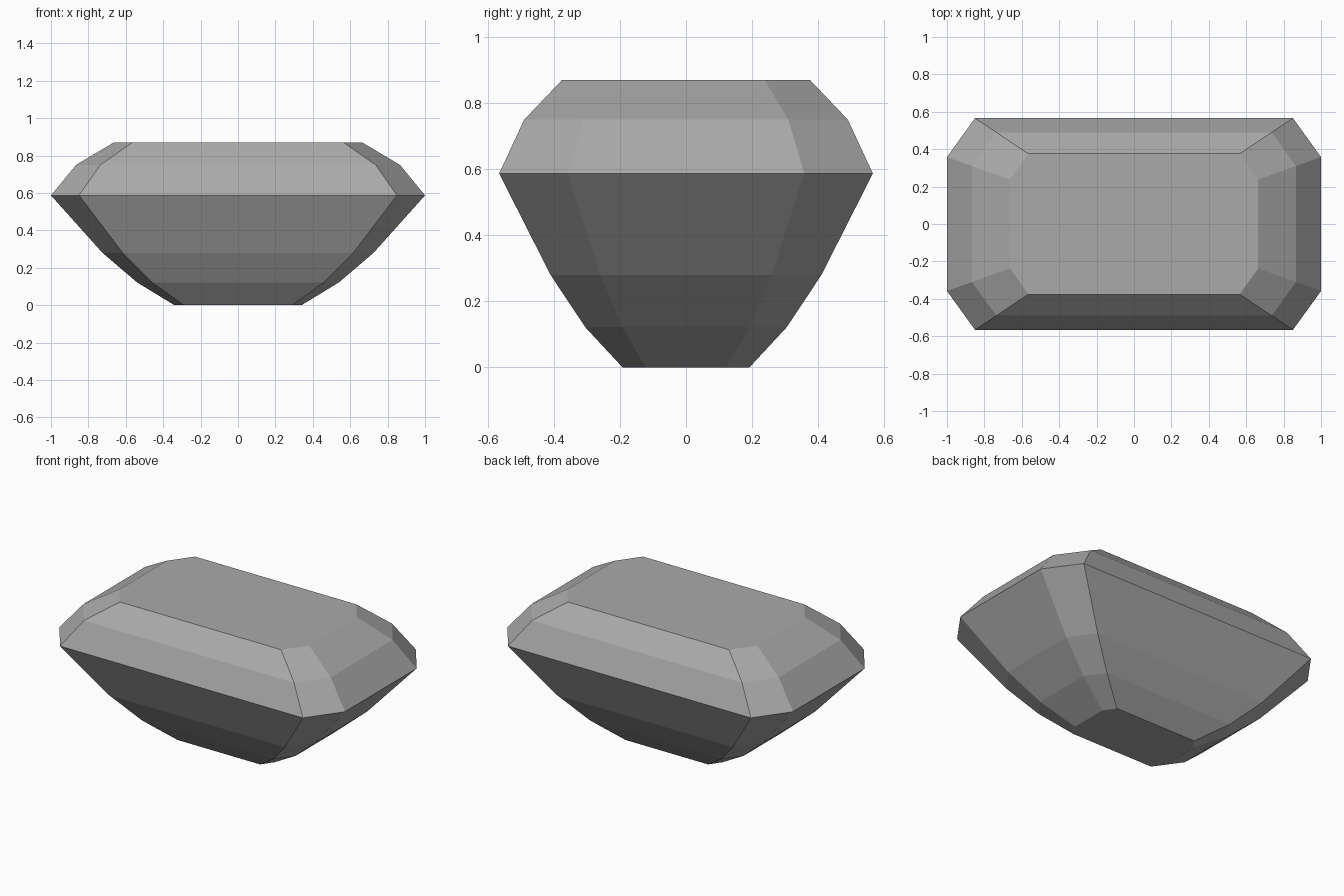
import bpy
import bmesh

cube = bpy.data.objects.get("Cube")
if cube:
    bpy.data.objects.remove(cube, do_unlink=True)

# Stone colour
grey = bpy.data.materials.new("stone grey")
grey.use_nodes = True
colour = (0.4, 0.4, 0.4, 1.0)
grey.diffuse_color = colour
grey.node_tree.nodes["Principled BSDF"].inputs["Base Color"].default_value = colour

# Girdle outline: a rectangle with cut corners
HALF_X, HALF_Y = 1.0, 0.566
CORNER_X, CORNER_Y = 0.85, 0.358
quarter = [(HALF_X, CORNER_Y), (CORNER_X, HALF_Y)]
half = quarter + [(-x, y) for x, y in reversed(quarter)]
outline = half + [(-x, -y) for x, y in half]

# Height and outline scale of each step, from the culet to the table
steps = [(0, 0.34), (0.122, 0.54), (0.28, 0.725),
         (0.587, 1.0), (0.75, 0.866), (0.87, 0.664)]

bm = bmesh.new()
rings = [[bm.verts.new((x * s, y * s, z)) for x, y in outline] for z, s in steps]

# Step facets
count = len(outline)
for lower, upper in zip(rings, rings[1:]):
    for i in range(count):
        j = (i + 1) % count
        bm.faces.new((lower[i], lower[j], upper[j], upper[i]))

# Flat culet and table
bm.faces.new(reversed(rings[0]))
bm.faces.new(rings[-1])

mesh = bpy.data.meshes.new("cut_gemstone")
bm.to_mesh(mesh)
bm.free()
mesh.materials.append(grey)
gem = bpy.data.objects.new("cut_gemstone", mesh)
bpy.context.collection.objects.link(gem)
